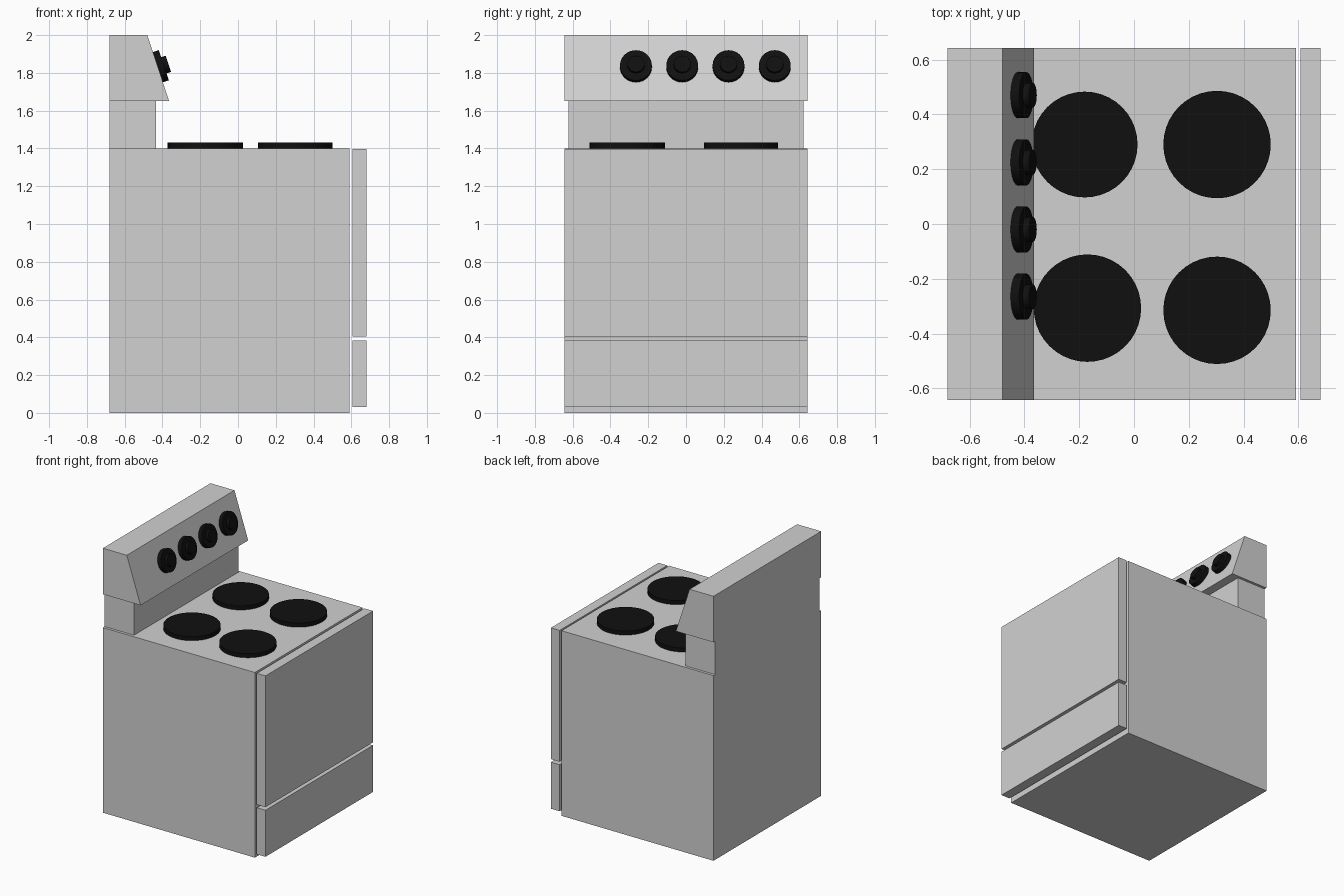
import bpy, bmesh, math
from mathutils import Matrix, Vector

if "Cube" in bpy.data.objects:
    bpy.data.objects.remove(bpy.data.objects["Cube"], do_unlink=True)


def make_material(name, rgb):
    mat = bpy.data.materials.new(name)
    mat.use_nodes = True
    color = (*rgb, 1.0)
    mat.diffuse_color = color
    mat.node_tree.nodes["Principled BSDF"].inputs["Base Color"].default_value = color
    return mat


enamel = make_material("grey enamel", (0.64, 0.64, 0.64))
black = make_material("black", (0.005, 0.005, 0.005))


def finish(bm, name, mat, smooth=False):
    bmesh.ops.recalc_face_normals(bm, faces=bm.faces)
    mesh = bpy.data.meshes.new(name)
    bm.to_mesh(mesh)
    bm.free()
    mesh.materials.append(mat)
    obj = bpy.data.objects.new(name, mesh)
    bpy.context.collection.objects.link(obj)
    if smooth:
        bpy.ops.object.select_all(action='DESELECT')
        obj.select_set(True)
        bpy.context.view_layer.objects.active = obj
        bpy.ops.object.shade_smooth_by_angle(angle=math.radians(30))
    return obj


def prism(name, profile, half_width, mat):
    """Extrude an x-z profile across the width of the stove."""
    bm = bmesh.new()
    face = bm.faces.new([bm.verts.new((x, -half_width, z)) for x, z in profile])
    ext = bmesh.ops.extrude_face_region(bm, geom=[face])
    verts = [v for v in ext["geom"] if isinstance(v, bmesh.types.BMVert)]
    bmesh.ops.translate(bm, verts=verts, vec=(0, 2 * half_width, 0))
    return finish(bm, name, mat)


def slab(name, x0, x1, z0, z1, half_width, mat):
    return prism(name, [(x0, z0), (x1, z0), (x1, z1), (x0, z1)], half_width, mat)


def add_disc(bm, radius, start, end, placement):
    """Cylinder along local z from start to end, then placed."""
    bmesh.ops.create_cone(
        bm, cap_ends=True, segments=40, radius1=radius, radius2=radius,
        depth=end - start,
        matrix=placement @ Matrix.Translation((0, 0, (start + end) / 2)))


# Cabinet, oven door and drawer
W = 0.643
slab("stove_body", -0.68, 0.591, 0.0, 1.4, W, enamel)
slab("oven_door", 0.607, 0.68, 0.405, 1.398, W, enamel)
slab("storage_drawer", 0.607, 0.68, 0.03, 0.382, W, enamel)

# Backsplash with sloped control panel
slab("backsplash_neck", -0.68, -0.434, 1.4, 1.652, 0.623, enamel)
prism("control_panel",
      [(-0.68, 1.652), (-0.365, 1.652), (-0.48, 2.0), (-0.68, 2.0)], W, enamel)

# Burners
burners = {"burner_back_left": (-0.18, 0.29, 0.193),
           "burner_front_left": (0.303, 0.29, 0.196),
           "burner_back_right": (-0.17, -0.307, 0.196),
           "burner_front_right": (0.303, -0.315, 0.196)}
for name, (x, y, r) in burners.items():
    bm = bmesh.new()
    add_disc(bm, r, 0, 0.031, Matrix.Translation((x, y, 1.4)))
    finish(bm, name, black, smooth=True)

# Knobs: wide base and small cap, square to the sloped panel
tilt = Vector((0.348, 0, 0.115)).to_track_quat('Z', 'Y').to_matrix().to_4x4()
for i, y in enumerate((-0.265, -0.02, 0.225, 0.47)):
    bm = bmesh.new()
    place = Matrix.Translation((-0.424, y, 1.83)) @ tilt
    add_disc(bm, 0.084, -0.005, 0.033, place)
    add_disc(bm, 0.045, 0.033, 0.058, place)
    finish(bm, f"control_knob_{i + 1}", black, smooth=True)
